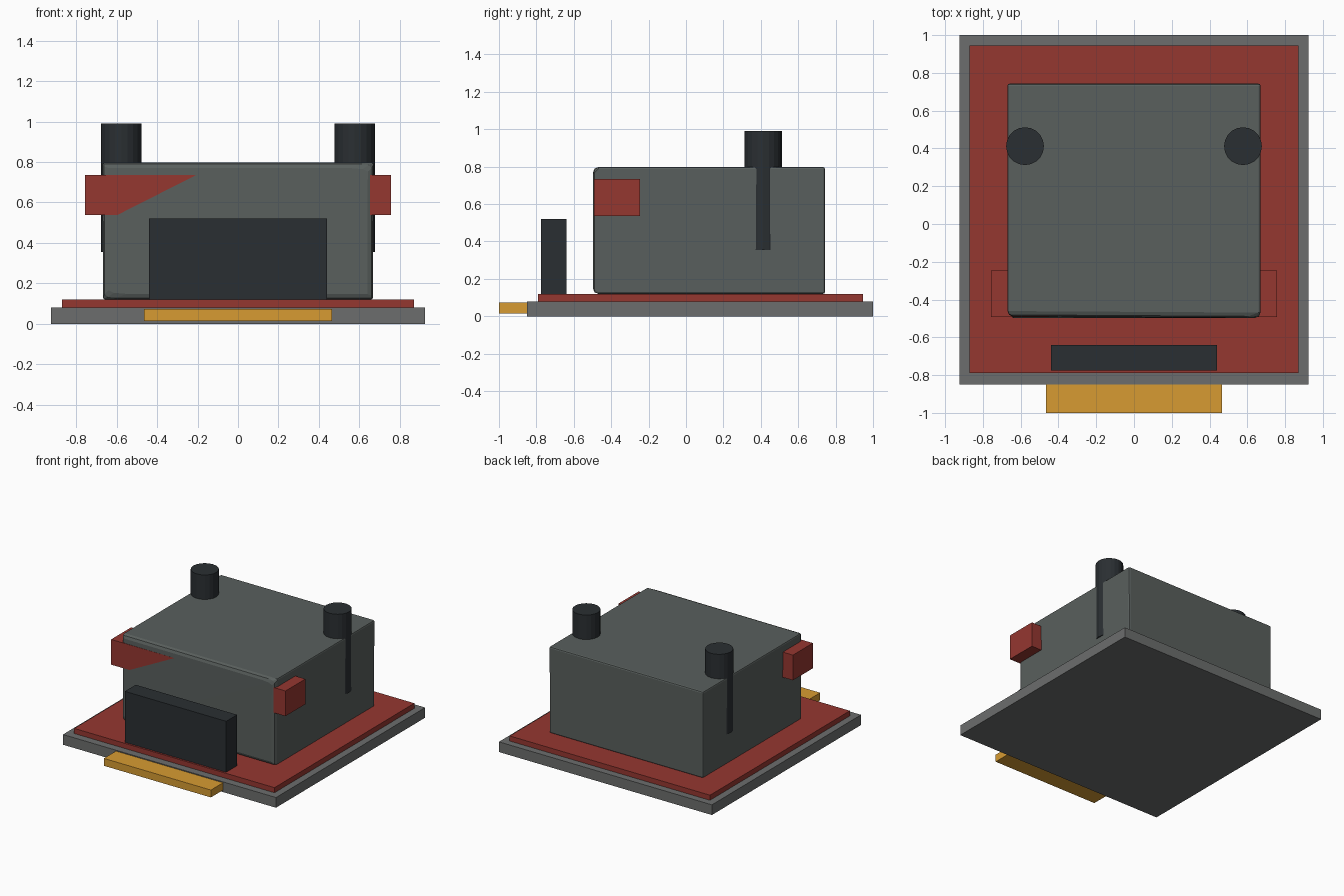
import bpy, bmesh
from mathutils import Vector

if "Cube" in bpy.data.objects:
    bpy.data.objects.remove(bpy.data.objects["Cube"])


def material(name, rgb):
    m = bpy.data.materials.new(name)
    m.diffuse_color = (*rgb, 1)
    m.use_nodes = True
    m.node_tree.nodes["Principled BSDF"].inputs["Base Color"].default_value = m.diffuse_color
    return m


RED = material("red", (0.30, 0.038, 0.03))
DARK = material("dark", (0.023, 0.028, 0.032))
GOLD = material("gold", (0.68, 0.33, 0.032))
BODY = material("body grey", (0.10, 0.115, 0.11))
PLATE = material("plate grey", (0.15, 0.155, 0.153))


def finish(name, bm, mat):
    me = bpy.data.meshes.new(name)
    bm.to_mesh(me)
    bm.free()
    me.materials.append(mat)
    ob = bpy.data.objects.new(name, me)
    bpy.context.collection.objects.link(ob)
    return ob


def box_bm(lo, hi):
    bm = bmesh.new()
    bmesh.ops.create_cube(bm, size=1)
    lo, hi = Vector(lo), Vector(hi)
    for v in bm.verts:
        v.co = [(lo[i] + hi[i]) / 2 + v.co[i] * (hi[i] - lo[i]) for i in range(3)]
    return bm


def box(name, lo, hi, mat):
    return finish(name, box_bm(lo, hi), mat)


# Stacked base
box("base_plate", (-0.925, -0.85, 0), (0.925, 1.0, 0.08), PLATE)
box("upper_plate", (-0.87, -0.79, 0.08), (0.87, 0.945, 0.12), RED)
box("front_tab", (-0.465, -1.0, 0.015), (0.465, -0.85, 0.073), GOLD)
box("front_block", (-0.44, -0.775, 0.12), (0.44, -0.64, 0.52), DARK)

# Main housing: slightly wider at the top, one front corner set back
bm = box_bm((-0.667, -0.497, 0.12), (0.667, 0.743, 0.798))
for v in bm.verts:
    if v.co.z > 0.5:
        v.co.x *= 1.004
front = [v for v in bm.verts if v.co.y < 0]
low_left = next(v for v in front if v.co.x < 0 and v.co.z < 0.5)
top_right = next(v for v in front if v.co.x > 0 and v.co.z > 0.5)
top_left = next(v for v in front if v.co.x < 0 and v.co.z > 0.5)
diagonal = bmesh.ops.connect_verts(bm, verts=[low_left, top_right])["edges"]
top_left.co.y += 0.008
weight = bm.edges.layers.float.new("bevel_weight_edge")
for e in bm.edges:
    if e in diagonal:
        continue
    across_front = all(v.co.y < 0 for v in e.verts)
    e[weight] = 1.0 if across_front else 0.4
housing = finish("housing", bm, BODY)
bev = housing.modifiers.new("rounded_edges", "BEVEL")
bev.limit_method = "WEIGHT"
bev.width = 0.028
bev.segments = 2

# Crossbar: ends stick out of both sides, face almost flush with the housing
box("crossbar", (-0.757, -0.4925, 0.537), (0.757, -0.245, 0.735), RED)

# Posts, sunk into the housing and breaking through its sides
for side, x in (("left", -0.577), ("right", 0.577)):
    bm = bmesh.new()
    bmesh.ops.create_cone(bm, cap_ends=True, segments=20, radius1=0.1,
                          radius2=0.1, depth=0.635)
    bmesh.ops.translate(bm, verts=bm.verts, vec=(x, 0.412, 0.6725))
    finish(side + "_post", bm, DARK)
